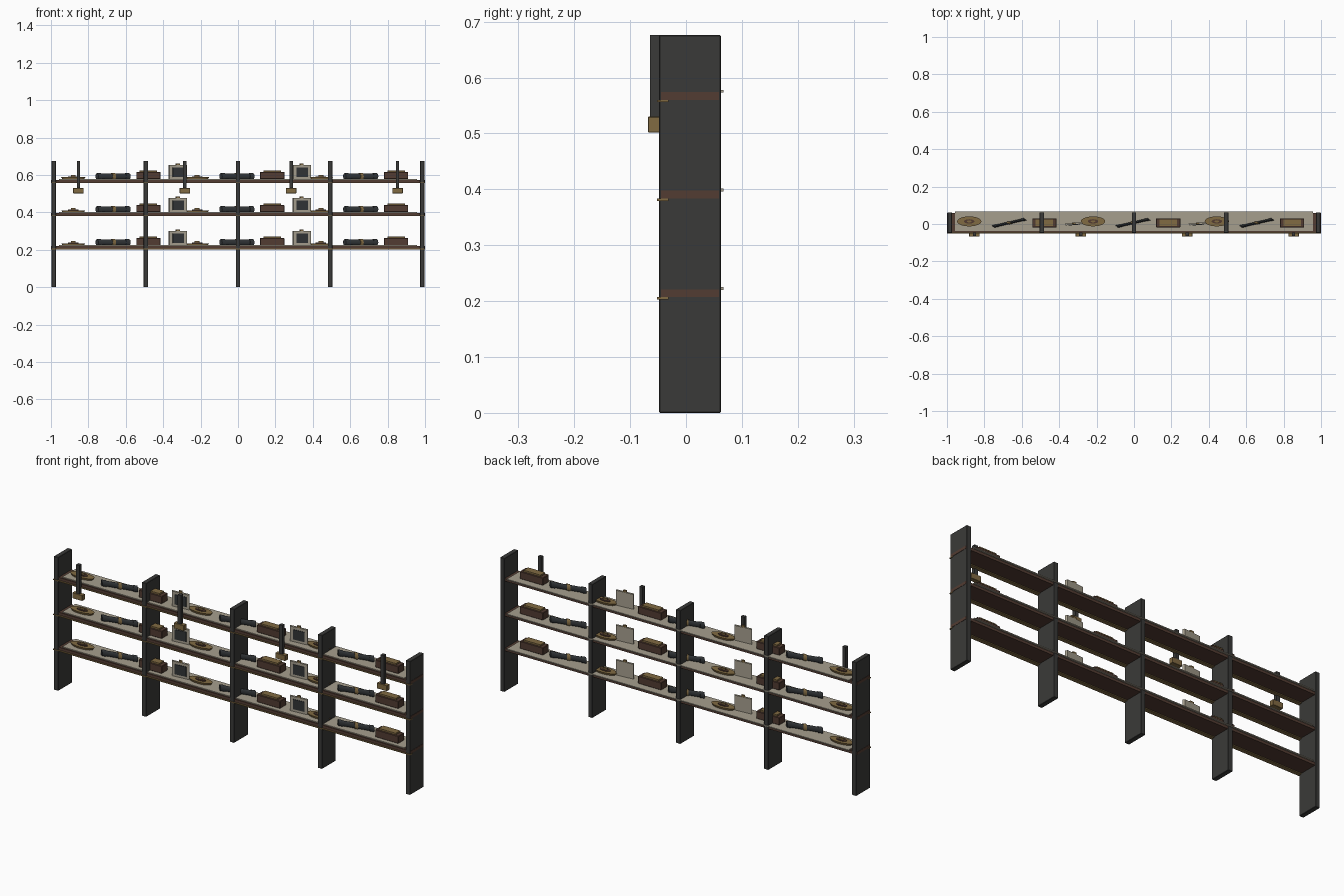
import bpy, math
from mathutils import Matrix, Vector

if "Cube" in bpy.data.objects:
    bpy.data.objects.remove(bpy.data.objects["Cube"])


def material(name, rgb):
    m = bpy.data.materials.new(name)
    m.diffuse_color = (*rgb, 1)
    m.use_nodes = True
    m.node_tree.nodes["Principled BSDF"].inputs["Base Color"].default_value = m.diffuse_color
    return m


IRON = material("dark_iron", (0.042, 0.042, 0.040))
WOOD = material("brown_wood", (0.085, 0.045, 0.032))
GOLD = material("old_brass", (0.22, 0.145, 0.055))
LINEN = material("pale_lining", (0.38, 0.345, 0.27))
BLACK = material("dark_leather", (0.03, 0.034, 0.037))

SQUASH = 0.41   # the displayed objects are flattened in depth


def finish(name, mat, matrix):
    ob = bpy.context.object
    ob.name = name
    ob.data.name = name
    ob.data.materials.append(mat)
    ob.data.transform(matrix)
    return ob


def box(name, mat, x, y, z, bevel=0.0):
    """Box from (min, max) pairs."""
    bpy.ops.mesh.primitive_cube_add(size=1)
    c = Vector([(a + b) / 2 for a, b in (x, y, z)])
    s = [b - a for a, b in (x, y, z)]
    ob = finish(name, mat, Matrix.Translation(c) @ Matrix.Diagonal((*s, 1)))
    if bevel:
        mod = ob.modifiers.new("edge", "BEVEL")
        mod.width = bevel
        mod.segments = 1
    return ob


def cylinder(name, mat, r, length, matrix, sides=24, r2=None):
    bpy.ops.mesh.primitive_cone_add(vertices=sides, radius1=r, radius2=r if r2 is None else r2,
                                    depth=length)
    ob = finish(name, mat, matrix)
    bpy.ops.object.shade_smooth_by_angle(angle=math.radians(35))
    return ob


def flat(x, y, z, turn=0):
    """Place at a point, turned about z, then flattened in depth."""
    return (Matrix.Translation((x, y, z)) @ Matrix.Diagonal((1, SQUASH, 1, 1))
            @ Matrix.Rotation(math.radians(turn), 4, 'Z'))


# displayed objects
def dish(x, z):
    cylinder("dish_rim", GOLD, 0.058, 0.010, flat(x, 0.014, z + 0.005), r2=0.065)
    cylinder("dish_centre", WOOD, 0.028, 0.006, flat(x, 0.014, z + 0.011))
    cylinder("dish_knob", GOLD, 0.013, 0.012, flat(x, 0.014, z + 0.016), sides=12)


def scroll_tube(x, z):
    base = flat(x, 0.006, z + 0.015, 29) @ Matrix.Rotation(math.pi / 2, 4, 'Y')
    cylinder("tube_body", BLACK, 0.014, 0.19, base, sides=16)
    for s in (-1, 1):
        cylinder("tube_cap", BLACK, 0.0165, 0.025,
                 base @ Matrix.Translation((0, 0, s * 0.086)), sides=16)
    cylinder("tube_band", GOLD, 0.018, 0.018, base, sides=16)


def casket(x, z):
    box("casket_body", WOOD, (x - 0.065, x + 0.065), (-0.018, 0.030), (z, z + 0.038), 0.002)
    box("casket_lid", GOLD, (x - 0.047, x + 0.047), (-0.012, 0.024), (z + 0.038, z + 0.046))


def framed_panel(x, z):
    m = flat(x, 0.002, z, 12)

    def slab(name, mat, w, d, z0, z1, y):
        bpy.ops.mesh.primitive_cube_add(size=1)
        finish(name, mat, m @ Matrix.Translation((0, y, (z0 + z1) / 2))
               @ Matrix.Diagonal((w, d, z1 - z0, 1)))

    slab("panel_frame", LINEN, 0.095, 0.026, 0, 0.075, 0)
    slab("panel_screen", BLACK, 0.062, 0.008, 0.012, 0.062, -0.015)
    slab("panel_knob", GOLD, 0.018, 0.022, 0.075, 0.084, 0)


# uprights
for i in range(-2, 3):
    x = i * 0.4925
    box("upright", IRON, (x - 0.012, x + 0.012), (-0.048, 0.0625), (0, 0.676), 0.0015)

# shelves with lining, front rail and their contents
for k in range(3):
    z = 0.207 + 0.1765 * k
    box("shelf_board", WOOD, (-0.9985, 0.9985), (-0.045, 0.059), (z, z + 0.014))
    box("shelf_lining", LINEN, (-0.957, 0.957), (-0.038, 0.067), (z + 0.013, z + 0.018))
    box("shelf_rail", GOLD, (-1, 1), (-0.052, -0.031), (z - 0.004, z))
    top = z + 0.018
    for j in range(3):
        shift = 0.662 * j
        dish(-0.881 + shift, top)
        scroll_tube(-0.668 + shift, top)
        casket(-0.479 + shift, top)
        if j < 2:
            framed_panel(-0.322 + shift, top)

# hanging lamps in front of the top shelf
for x in (-0.853, -0.284, 0.284, 0.853):
    box("lamp_stem", IRON, (x - 0.009, x + 0.009), (-0.064, -0.046), (0.528, 0.676))
    box("lamp_head", GOLD, (x - 0.028, x + 0.028), (-0.068, -0.046), (0.502, 0.53), 0.001)
